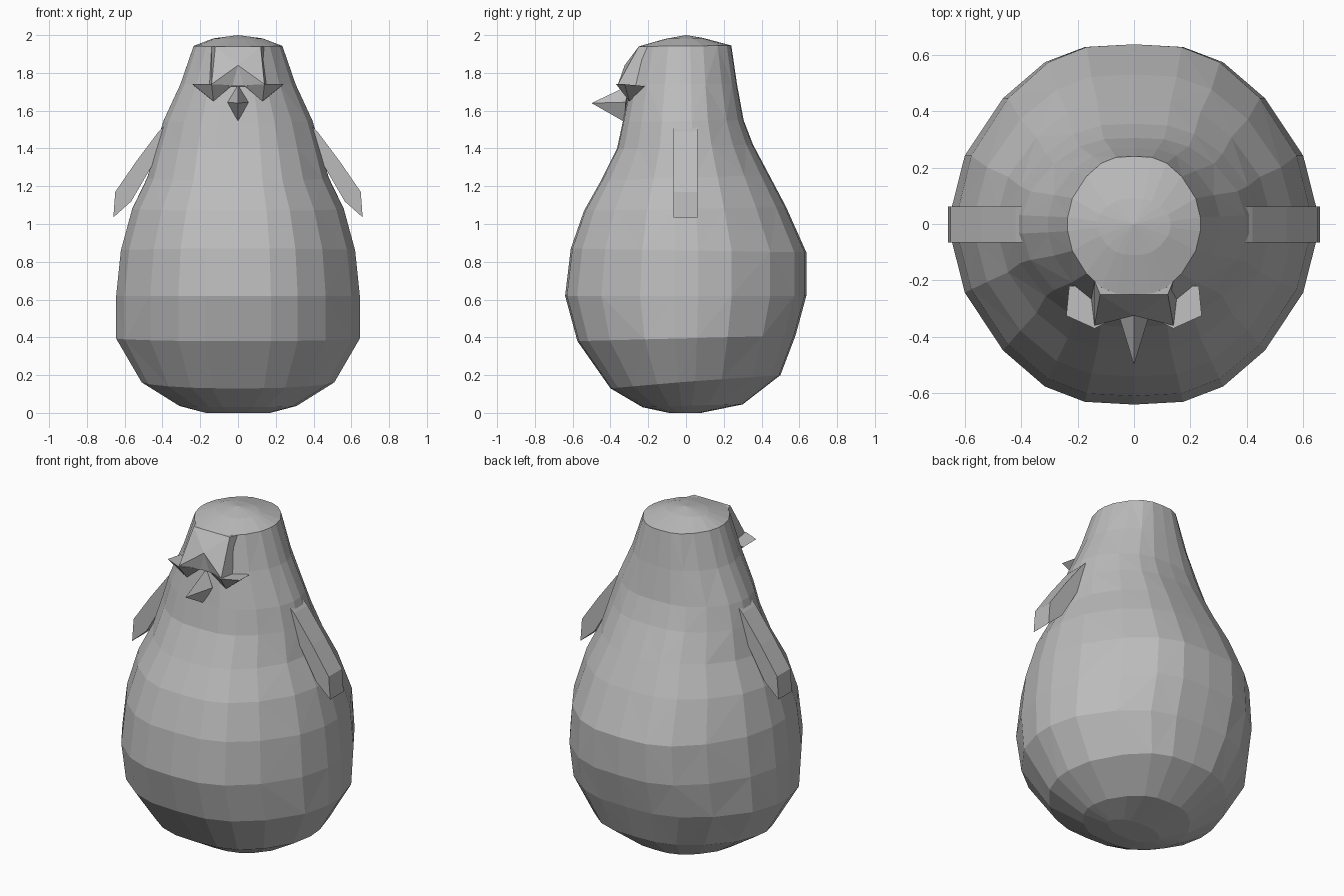
import bpy, bmesh
from mathutils import Vector

if "Cube" in bpy.data.objects:
    bpy.data.objects.remove(bpy.data.objects["Cube"])

grey = bpy.data.materials.new("plain grey")
grey.diffuse_color = (0.5, 0.5, 0.5, 1)
grey.use_nodes = True
grey.node_tree.nodes["Principled BSDF"].inputs["Base Color"].default_value = grey.diffuse_color


def finish(name, verts, faces):
    """Make a flat-shaded object with outward normals."""
    me = bpy.data.meshes.new(name)
    me.from_pydata(verts, [], faces)
    bm = bmesh.new()
    bm.from_mesh(me)
    bmesh.ops.recalc_face_normals(bm, faces=bm.faces)
    bm.to_mesh(me)
    bm.free()
    me.materials.append(grey)
    ob = bpy.data.objects.new(name, me)
    bpy.context.collection.objects.link(ob)
    return ob


# Unit cross-section, from the middle of the front to the side
quarter = [(0, 1), (.27, .985), (.49, .90), (.72, .70), (.93, .38), (1, .10)]
front = [(x, -y) for x, y in quarter]
back = [(x, y) for x, y in reversed(quarter)]
half = front + back
outline = half + [(-x, y) for x, y in reversed(half[1:-1])]
N = len(outline)

# Body rings: half width, front y, back y, front z, back z
rings = [
    (.17, -.09, .08, .00, .00), (.31, -.23, .30, .03, .045),
    (.51, -.40, .50, .13, .20), (.645, -.575, .58, .38, .41),
    (.645, -.64, .637, .62, .62), (.62, -.61, .637, .87, .85),
    (.56, -.54, .53, 1.07, 1.09), (.48, -.45, .44, 1.23, 1.26),
    (.435, -.365, .355, 1.40, 1.42), (.395, -.335, .305, 1.54, 1.55),
    (.305, -.295, .27, 1.74, 1.74), (.235, -.25, .24, 1.94, 1.945),
    (.13, -.11, .09, 1.98, 1.985),
]
verts, faces = [], []
for w, yf, yb, zf, zb in rings:
    for x, y in outline:
        t = (y + 1) / 2
        verts.append((x * w, -yf * y if y < 0 else yb * y, zf + (zb - zf) * t))
for r in range(len(rings) - 1):
    for i in range(N):
        j = (i + 1) % N
        a, b, c, d = r * N + i, r * N + j, (r + 1) * N + j, (r + 1) * N + i
        # Facets alternate direction around the sides, the belly stays in quads
        if 2 < i < N - 3 and 1 < r < 11:
            faces += [(a, b, c), (a, c, d)] if (i + r) % 2 else [(a, b, d), (b, c, d)]
        else:
            faces.append((a, b, c, d))
top = len(verts)
verts.append((0, 0, 2.0))
last = (len(rings) - 1) * N
faces += [(last + i, last + (i + 1) % N, top) for i in range(N)]
faces.append(tuple(range(N)))
finish("body", verts, faces)

# Forehead plate sloping out over the brows
finish("forehead",
       [(-.12, -.25, 1.94), (.12, -.25, 1.94), (.14, -.36, 1.74), (.03, -.315, 1.73),
        (-.03, -.315, 1.73), (-.14, -.36, 1.74), (0, -.325, 1.84),
        (-.14, -.2, 1.94), (.14, -.2, 1.94), (.16, -.2, 1.72), (-.16, -.2, 1.72)],
       [(0, 1, 6), (1, 2, 6), (2, 3, 6), (3, 4, 6), (4, 5, 6), (5, 0, 6),
        (0, 7, 8, 1), (1, 8, 9, 2), (5, 10, 7, 0), (2, 9, 10, 5, 4, 3), (7, 10, 9, 8)])

# Beak: a diamond pyramid
finish("beak",
       [(0, -.50, 1.64), (0, -.30, 1.735), (.055, -.32, 1.645),
        (0, -.325, 1.54), (-.055, -.32, 1.645)],
       [(0, 1, 2), (0, 2, 3), (0, 3, 4), (0, 4, 1), (1, 4, 3, 2)])

# Flipper profile in x and z, thickened along y
flipper = [(.39, 1.52), (.42, 1.49), (.54, 1.33), (.65, 1.17),
           (.66, 1.035), (.565, 1.12), (.46, 1.30), (.38, 1.42)]
n = len(flipper)

for s, side in ((1, "right"), (-1, "left")):
    # Brow wedges: flat on top, tapering to a point below
    finish(side + "_brow",
           [(s * .03, -.315, 1.735), (s * .14, -.37, 1.74), (s * .24, -.325, 1.74),
            (s * .23, -.22, 1.73), (s * .06, -.22, 1.73), (s * .13, -.30, 1.65)],
           [(0, 1, 2, 3, 4), (0, 1, 5), (1, 2, 5), (2, 3, 5), (3, 4, 5), (4, 0, 5)])
    fv = [(s * x, y, z) for y in (-.065, .062) for x, z in flipper]
    ff = [(i, (i + 1) % n, n + (i + 1) % n, n + i) for i in range(n)]
    ff += [tuple(range(n)), tuple(range(n, 2 * n))]
    finish(side + "_flipper", fv, ff)
